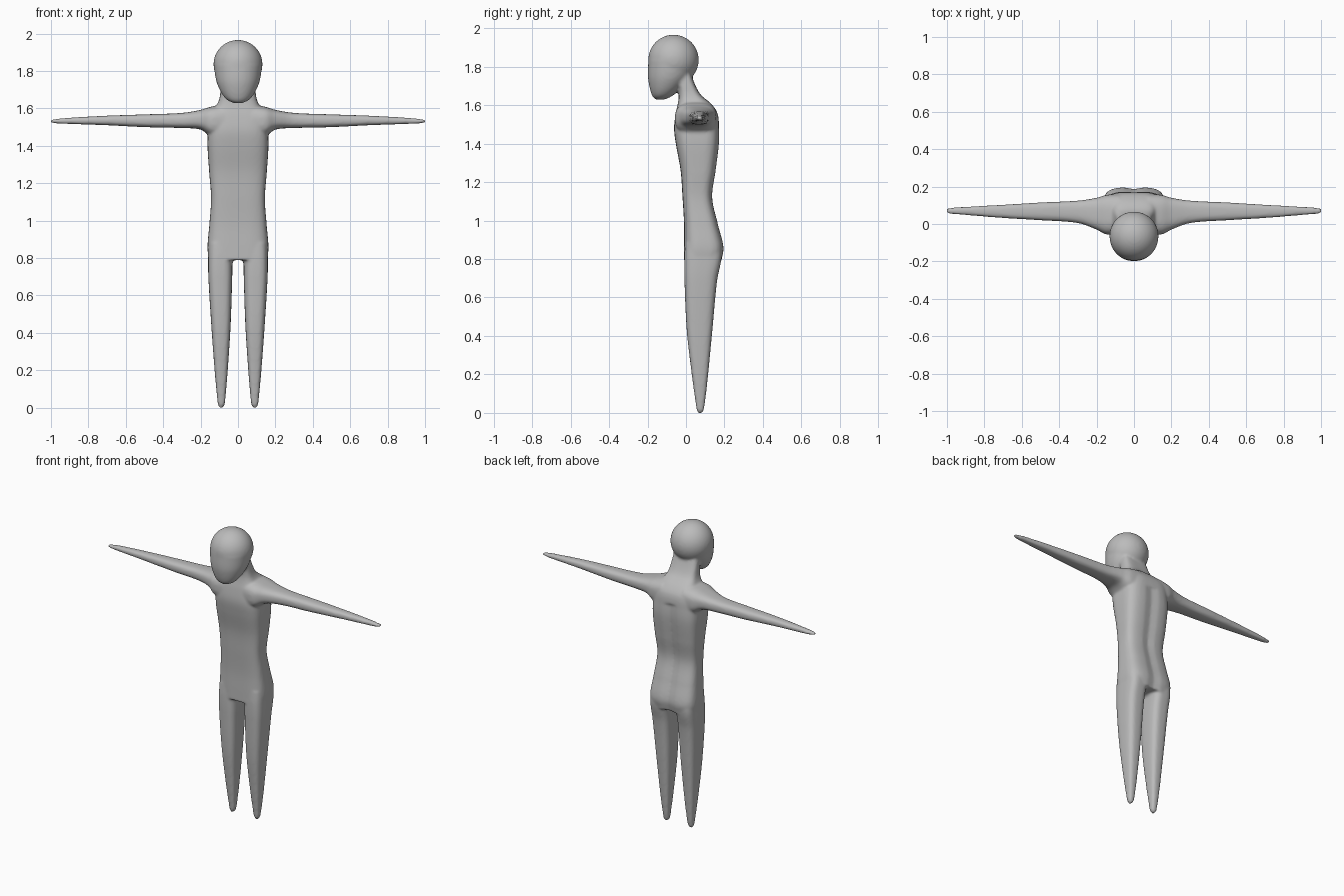
import bpy, bmesh, math

if "Cube" in bpy.data.objects:
    bpy.data.objects.remove(bpy.data.objects["Cube"])

SEG = 48
grey = bpy.data.materials.new("plain grey")
grey.diffuse_color = (0.5, 0.5, 0.5, 1)
grey.use_nodes = True
grey.node_tree.nodes["Principled BSDF"].inputs["Base Color"].default_value = grey.diffuse_color


def spline(keys, t):
    """Smooth interpolation through stations whose first value is the position."""
    i = max(k for k in range(len(keys) - 1) if keys[k][0] <= t or k == 0)
    a, b = keys[i], keys[i + 1]
    p, n = keys[max(i - 1, 0)], keys[min(i + 2, len(keys) - 1)]
    h = b[0] - a[0]
    s = (t - a[0]) / h
    out = []
    for c in range(1, 5):
        m0 = (b[c] - p[c]) / (b[0] - p[0]) * h
        m1 = (n[c] - a[c]) / (n[0] - a[0]) * h
        out.append((2*s**3 - 3*s**2 + 1) * a[c] + (s**3 - 2*s**2 + s) * m0
                   + (3*s**2 - 2*s**3) * b[c] + (s**3 - s**2) * m1)
    return out


def loft(bm, keys, place, power, sides=(1,), steps=60):
    """Rounded-box sections (t, u0, u1, v0, v1) skinned into a closed limb."""
    for side in sides:
        rings = []
        for k in range(steps + 1):
            t = keys[0][0] + (keys[-1][0] - keys[0][0]) * k / steps
            u0, u1, v0, v1 = spline(keys, t)
            ring = []
            for j in range(SEG):
                a = 2 * math.pi * j / SEG
                c, s = math.cos(a), math.sin(a)
                u = (u0 + u1) / 2 + (u1 - u0) / 2 * math.copysign(abs(c) ** (2 / power), c)
                v = (v0 + v1) / 2 + (v1 - v0) / 2 * math.copysign(abs(s) ** (2 / power), s)
                x, y, z = place(t, u, v)
                ring.append(bm.verts.new((x * side, y, z)))
            rings.append(ring)
        faces = [bm.faces.new((r[j], r[(j + 1) % SEG], q[(j + 1) % SEG], q[j]))
                 for r, q in zip(rings, rings[1:]) for j in range(SEG)]
        faces += [bm.faces.new(rings[0]), bm.faces.new(rings[-1])]
        bmesh.ops.recalc_face_normals(bm, faces=faces)


def upright(t, u, v):
    return u, v, t


def spine(t, u, v):
    # shallow groove down the middle of the back
    if v > 0.09 and t < 1.5:
        v -= 0.01 * math.exp(-(u / 0.025) ** 2)
    return u, v, t


def sideways(t, u, v):
    return t, u, v


bm = bmesh.new()

# Trunk: hips, waist, chest, shoulders and neck
trunk = [(z, -w, w, f, b) for z, w, f, b in (
    (0.79, .158, -.01, .185), (0.86, .163, -.01, .196), (0.98, .153, -.01, .167),
    (1.12, .144, -.018, .137), (1.26, .154, -.028, .155), (1.40, .163, -.053, .172),
    (1.48, .160, -.062, .172), (1.56, .150, -.053, .163), (1.61, .118, -.042, .128),
    (1.65, .100, -.037, .08), (1.70, .093, -.04, .05), (1.78, .085, -.06, .02))]
loft(bm, trunk, spine, 3.6, steps=100)

# Legs, tapering to blunt points
leg = [(0.0, .080, .100, .062, .086), (0.015, .072, .107, .056, .092),
       (0.09, .064, .115, .045, .103), (0.2, .055, .125, .030, .115),
       (0.43, .040, .142, .004, .137), (0.69, .031, .158, -.008, .162),
       (0.8, .028, .160, -.009, .184), (0.88, .015, .158, -.005, .185)]
loft(bm, leg, upright, 3.2, (1, -1))

# Arms, flaring into the shoulders
arm = [(0.08, -.055, .16, 1.44, 1.62), (0.15, -.055, .155, 1.455, 1.608),
       (0.2, -.03, .14, 1.487, 1.592), (0.3, .005, .125, 1.495, 1.576),
       (0.5, .02, .115, 1.50, 1.568), (0.7, .032, .103, 1.51, 1.561),
       (0.9, .048, .092, 1.517, 1.55), (0.985, .055, .086, 1.521, 1.542),
       (1.003, .06, .081, 1.526, 1.538)]
loft(bm, arm, sideways, 2.8, (1, -1), steps=90)

# Head: round skull with a long egg-shaped face
skull = bmesh.ops.create_uvsphere(bm, u_segments=48, v_segments=32, radius=0.131)
bmesh.ops.translate(bm, verts=skull["verts"], vec=(0, -.065, 1.835))
face = [(z, -w, w, f, b) for z, w, f, b in (
    (1.628, .02, -.155, -.115), (1.64, .05, -.17, -.085), (1.66, .073, -.18, -.055),
    (1.70, .098, -.191, -.01), (1.75, .117, -.198, .03), (1.835, .130, -.196, .064))]
loft(bm, face, upright, 2.1, steps=40)

mesh = bpy.data.meshes.new("body")
bm.to_mesh(mesh)
bm.free()
body = bpy.data.objects.new("body", mesh)
bpy.context.collection.objects.link(body)
mesh.materials.append(grey)

# Fuse the parts into one soft skin
remesh = body.modifiers.new("fuse", 'REMESH')
remesh.mode = 'VOXEL'
remesh.voxel_size = 0.008
remesh.use_smooth_shade = True
soften = body.modifiers.new("soften", 'SMOOTH')
soften.factor = 0.5
soften.iterations = 6
